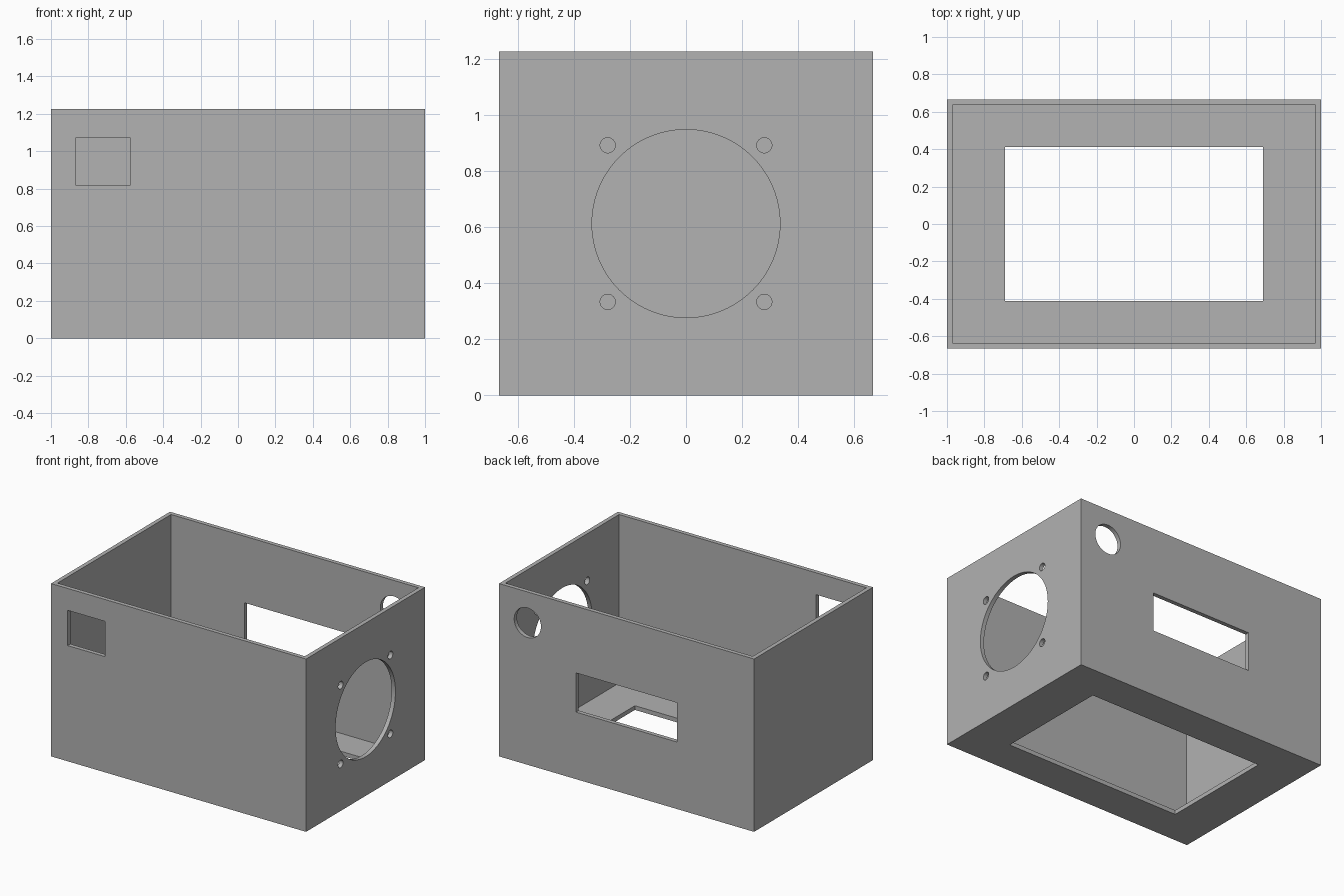
import bpy
import math

if "Cube" in bpy.data.objects:
    bpy.data.objects.remove(bpy.data.objects["Cube"])

W, D, H, T = 2.0, 1.332, 1.225, 0.03   # outer size and wall thickness

grey = bpy.data.materials.new("grey plastic")
grey.diffuse_color = (0.445, 0.445, 0.445, 1)
grey.use_nodes = True
grey.node_tree.nodes["Principled BSDF"].inputs["Base Color"].default_value = grey.diffuse_color


def block(name, x, y, z):
    """Box from (min, max) ranges."""
    bpy.ops.mesh.primitive_cube_add(size=1, location=[sum(r) / 2 for r in (x, y, z)])
    ob = bpy.context.object
    ob.name = name
    ob.scale = [r[1] - r[0] for r in (x, y, z)]
    bpy.ops.object.transform_apply(location=True, rotation=True, scale=True)
    return ob


def rod(name, loc, radius, axis, sides=64):
    """Short cylinder along x or y, long enough to pierce one wall."""
    rot = (0, math.pi / 2, 0) if axis == "x" else (math.pi / 2, 0, 0)
    bpy.ops.mesh.primitive_cylinder_add(vertices=sides, radius=radius, depth=0.2,
                                        location=loc, rotation=rot)
    bpy.context.object.name = name
    bpy.ops.object.transform_apply(location=True, rotation=True, scale=True)
    return bpy.context.object


case = block("open_case", (-W / 2, W / 2), (-D / 2, D / 2), (0, H))
case.data.materials.append(grey)

cutters = [
    # hollow inside, open at the top
    block("cavity_cutter", (-W / 2 + T, W / 2 - T), (-D / 2 + T, D / 2 - T), (T, H + 0.2)),
    # floor opening
    block("floor_cutter", (-0.69, 0.69), (-0.413, 0.413), (-0.1, 0.1)),
    # front switch opening
    block("front_cutter", (-0.87, -0.575), (-D / 2 - 0.1, -D / 2 + 0.1), (0.82, 1.07)),
    # back display slot and cable hole
    block("slot_cutter", (-0.396, 0.396), (D / 2 - 0.1, D / 2 + 0.1), (0.475, 0.753)),
    rod("cable_cutter", (0.776, D / 2, 1.007), 0.105, "y"),
    # fan opening on the right
    rod("fan_cutter", (W / 2, 0, H / 2), 0.335, "x", 96),
]
# fan screw holes
for sy in (-1, 1):
    for sz in (-1, 1):
        cutters.append(rod("screw_cutter", (W / 2, sy * 0.279, H / 2 + sz * 0.279),
                           0.027, "x", 32))

for cutter in cutters:
    mod = case.modifiers.new(cutter.name, "BOOLEAN")
    mod.operation = "DIFFERENCE"
    mod.solver = "EXACT"
    mod.object = cutter
    bpy.context.view_layer.objects.active = case
    bpy.ops.object.modifier_apply(modifier=mod.name)
for cutter in cutters:
    bpy.data.objects.remove(cutter, do_unlink=True)

# smooth hole walls, sharp edges
bpy.ops.object.select_all(action="DESELECT")
case.select_set(True)
bpy.context.view_layer.objects.active = case
bpy.ops.object.shade_smooth_by_angle(angle=math.radians(30))
